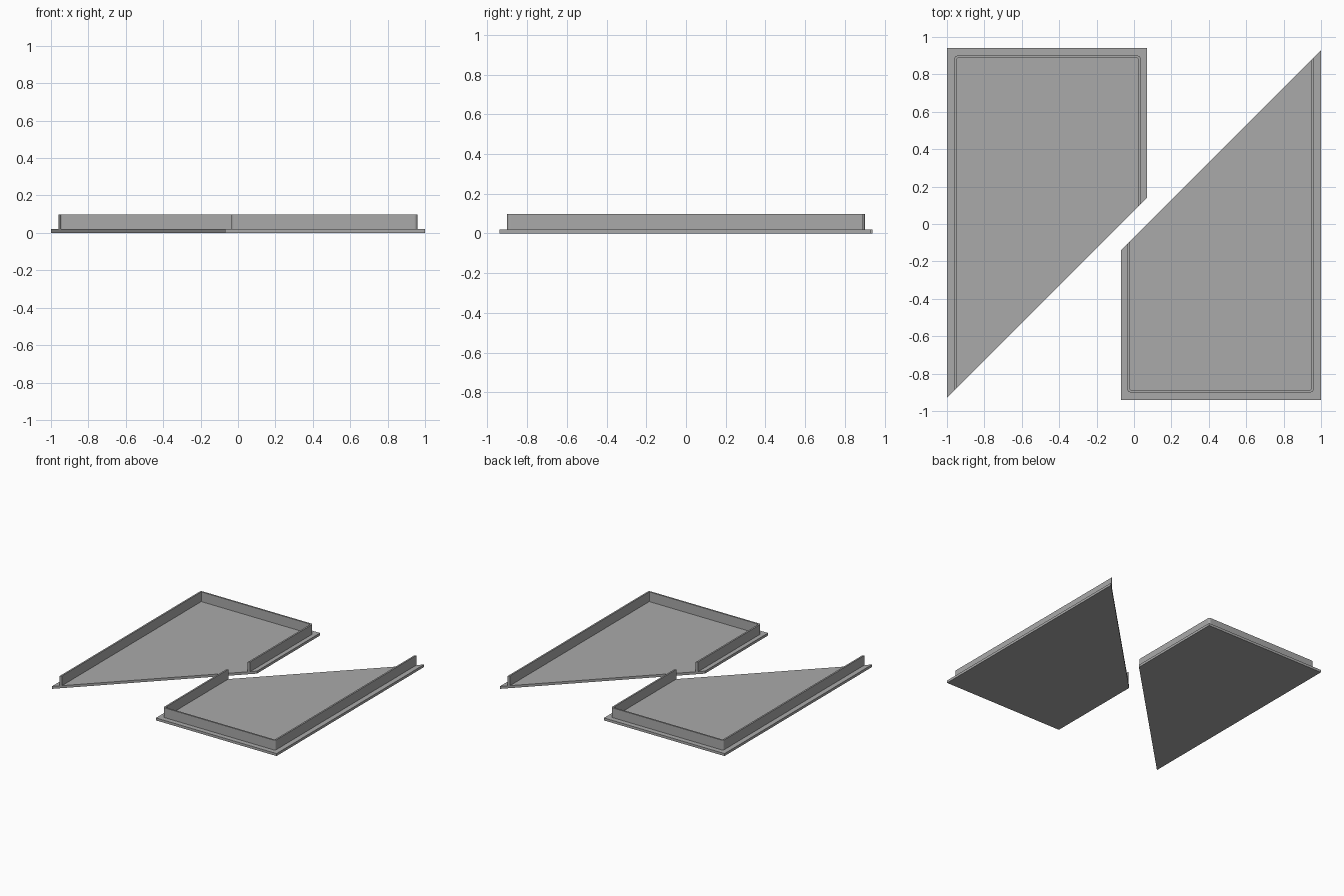
import bpy
import bmesh
import math

if "Cube" in bpy.data.objects:
    bpy.data.objects.remove(bpy.data.objects["Cube"])

PLATE_H = 0.02
WALL_H = 0.098
CUT = 0.07            # diagonal edge lies on y = x + CUT

grey = bpy.data.materials.new("mid_grey")
grey.diffuse_color = (0.4, 0.4, 0.4, 1)
grey.use_nodes = True
grey.node_tree.nodes["Principled BSDF"].inputs["Base Color"].default_value = grey.diffuse_color


def prism(name, outline, z0, z1, turned):
    """Extrude a flat outline; turned rotates it half a turn about z."""
    s = -1 if turned else 1
    bm = bmesh.new()
    face = bm.faces.new([bm.verts.new((s * x, s * y, z0)) for x, y in outline])
    top = bmesh.ops.extrude_face_region(bm, geom=[face])
    verts = [v for v in top["geom"] if isinstance(v, bmesh.types.BMVert)]
    bmesh.ops.translate(bm, verts=verts, vec=(0, 0, z1 - z0))
    bmesh.ops.recalc_face_normals(bm, faces=bm.faces)
    mesh = bpy.data.meshes.new(name)
    bm.to_mesh(mesh)
    bm.free()
    mesh.materials.append(grey)
    obj = bpy.data.objects.new(name, mesh)
    bpy.context.collection.objects.link(obj)


def rail(left, right, back, r):
    """Open path round three sides, rounded at the two back corners."""
    pts = [(left, left + CUT)]
    for cx, start in ((left + r, 180), (right - r, 90)):
        for i in range(5):
            a = math.radians(start - i * 22.5)
            pts.append((cx + r * math.cos(a), back - r + r * math.sin(a)))
    return pts + [(right, right + CUT)]


plate = [(-1, -1 + CUT), (-1, 0.94), (0.07, 0.94), (0.07, 0.07 + CUT)]
outer = rail(-0.96, 0.035, 0.9, 0.016)
inner = rail(-0.947, 0.022, 0.887, 0.006)

# Two matching halves, each a cut plate with a raised rim
for side, turned in (("left", False), ("right", True)):
    prism(side + "_plate", plate, 0, PLATE_H, turned)
    prism(side + "_rim", outer + inner[::-1], PLATE_H, WALL_H, turned)
